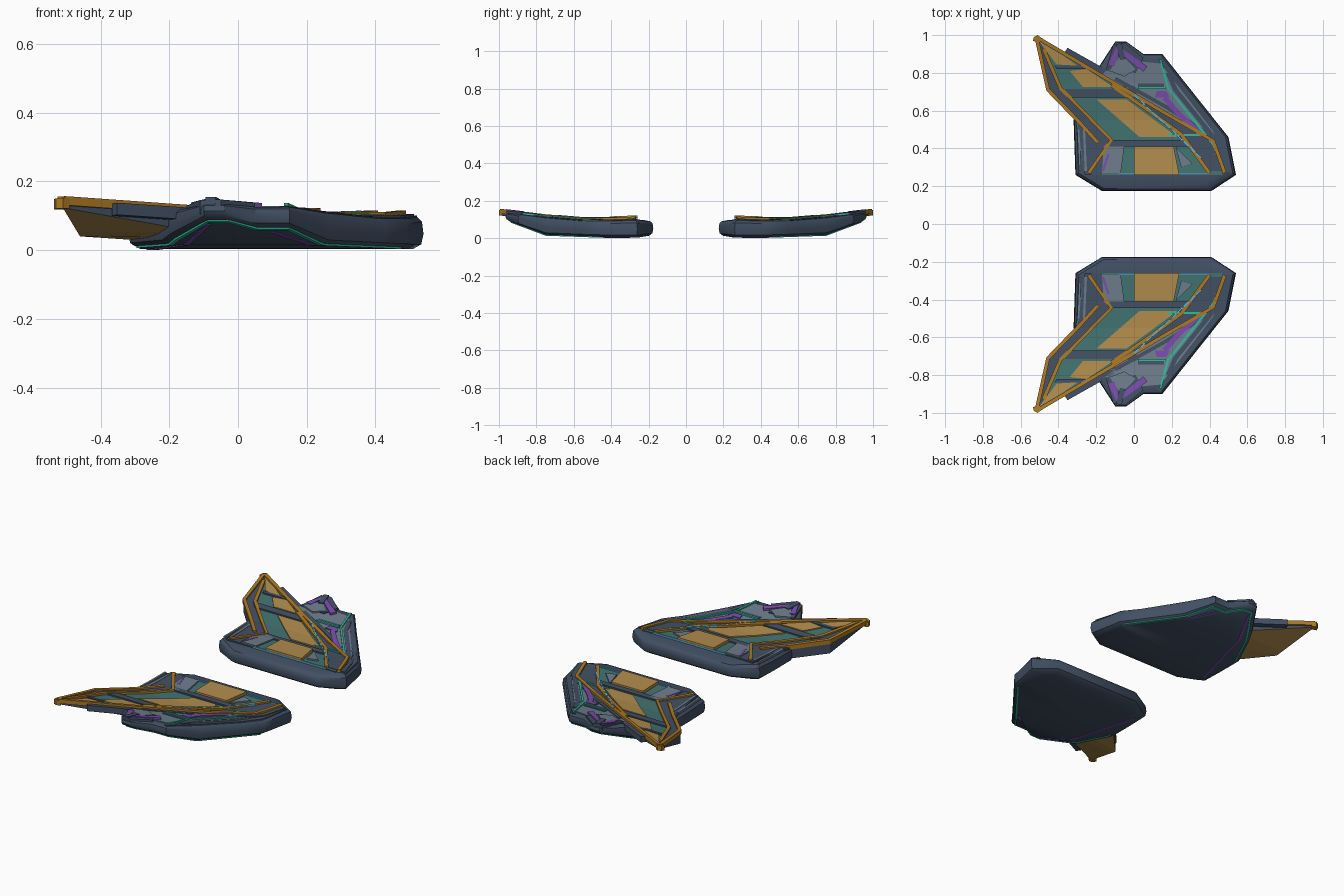
import bpy, bmesh
from mathutils import Vector

if "Cube" in bpy.data.objects:
    bpy.data.objects.remove(bpy.data.objects["Cube"], do_unlink=True)


def material(name, srgb):
    col = [(c / 255) ** 2.2 for c in srgb] + [1]
    m = bpy.data.materials.new(name)
    m.use_nodes = True
    m.diffuse_color = col
    m.node_tree.nodes["Principled BSDF"].inputs["Base Color"].default_value = col
    return m


slate = material("slate", (68, 81, 100))
grey = material("light grey", (109, 124, 138))
teal = material("dark teal", (67, 114, 113))
gold = material("pale gold", (176, 139, 78))
amber = material("amber", (172, 120, 40))
purple = material("purple", (122, 78, 172))
mint = material("mint", (50, 185, 150))
sky = material("sky blue", (95, 175, 215))


def curve_of(*knots):
    """Height as a piecewise linear function of span position y."""
    def f(y):
        for (a, za), (b, zb) in zip(knots, knots[1:]):
            if y <= b:
                t = max(0, (y - a) / (b - a))
                return za + (zb - za) * t
        return knots[-1][1]
    return f


deck = curve_of((.18, .092), (.26, .10), (.4, .095), (.55, .095), (.75, .112), (1, .142))
keel = curve_of((.18, .016), (.26, .003), (.4, .004), (.75, .016), (.96, .095))
blade_keel = curve_of((.55, .03), (.71, .04), (.99, .125))
BREAKS = (.26, .4, .55, .75)


def solid(name, rings, mats, low, high):
    """Stack outlines at heights 0..1, bend them between two height curves, mirror."""
    bm = bmesh.new()
    loops = [[bm.verts.new((x, y, t)) for x, y in pts] for pts, t in rings]
    for a, b in zip(loops, loops[1:]):
        for i in range(len(a)):
            j = (i + 1) % len(a)
            bm.faces.new((a[i], a[j], b[j], b[i]))
    bm.faces.new(loops[0][::-1])
    bm.faces.new(loops[-1])
    big = [f for f in bm.faces if len(f.verts) > 4]
    bmesh.ops.triangulate(bm, faces=big)
    for y in BREAKS:
        bmesh.ops.bisect_plane(bm, geom=bm.verts[:] + bm.edges[:] + bm.faces[:],
                               dist=1e-5, plane_co=(0, y, 0), plane_no=(0, 1, 0))
    for v in bm.verts:
        lo, hi = low(v.co.y), high(v.co.y)
        v.co.z = lo + (hi - lo) * v.co.z
    bmesh.ops.recalc_face_normals(bm, faces=bm.faces[:])
    # materials are listed as top, side, underside
    if len(mats) == 3:
        for f in bm.faces:
            f.material_index = 0 if f.normal.z > .5 else 2 if f.normal.z < -.5 else 1
    me = bpy.data.meshes.new(name)
    bm.to_mesh(me)
    bm.free()
    for m in mats:
        me.materials.append(m)
    ob = bpy.data.objects.new(name, me)
    bpy.context.collection.objects.link(ob)
    mod = ob.modifiers.new("other_side", "MIRROR")
    mod.use_axis = (False, True, False)
    return ob


def plate(name, pts, mat, lift, thick=.02, base=deck):
    return solid(name, [(pts, 0), (pts, 1)], [mat],
                 lambda y: base(y) + lift - thick, lambda y: base(y) + lift)


def rail(name, path, width, mat, lift, thick=.02, base=deck):
    """Square strip following a path across the surface."""
    p = [Vector(q) for q in path]
    left, right = [], []
    for i, q in enumerate(p):
        d1 = (q - p[max(i - 1, 0)]).normalized()
        d2 = (p[min(i + 1, len(p) - 1)] - q).normalized()
        d = (d1 + d2).normalized()
        n = Vector((-d.y, d.x)) * width / 2
        left.append(tuple(q + n))
        right.append(tuple(q - n))
    return plate(name, left + right[::-1], mat, lift, thick, base)


# Rounded hull
outline = [(-.31, .26), (-.17, .175), (.41, .175), (.54, .26), (.50, .46), (.15, .90),
           (.05, .90), (-.04, .965), (-.10, .965), (-.20, .81), (-.32, .55)]


def shrink(k):
    return [(.1 + (x - .1) * k, .5 + (y - .5) * k) for x, y in outline]


hull = solid("hull", [(shrink(.93), 0), (shrink(.985), .14), (outline, .45),
                      (shrink(.99), .82), (shrink(.96), .96), (shrink(.88), 1)],
             [slate], keel, deck)
bpy.context.view_layer.objects.active = hull
hull.select_set(True)
bpy.ops.object.shade_smooth_by_angle(angle=.6)
hull.select_set(False)

# Swept blade with gold underside
blade = [(-.26, .26), (.47, .26), (.41, .44), (.16, .59), (-.51, .985),
         (-.46, .71), (-.31, .55)]
solid("blade", [(blade, 0), (blade, 1)], [teal, slate, gold], blade_keel,
      lambda y: deck(y) + .004)
plate("blade_side_cover", [(-.26, .26), (-.17, .26), (-.11, .44), (-.39, .72),
                           (-.46, .90), (-.51, .98), (-.46, .71), (-.30, .55)], slate, .007)
plate("blade_front_cover", [(-.10, .74), (.16, .59), (.41, .44), (.47, .28), (.40, .28),
                            (.25, .48), (.05, .64)], slate, .007)

# Gold inlays
inlays = {
    "root": ([(0, .26), (.24, .26), (.21, .41), (0, .41)], .022),
    "middle": ([(.03, .46), (.23, .46), (-.04, .66), (-.20, .66)], .011),
    "outer": ([(-.27, .725), (-.11, .725), (-.25, .82), (-.34, .81)], .010),
    "tip": ([(-.41, .845), (-.30, .838), (-.38, .895), (-.50, .965)], .009),
}
for part, (pts, lift) in inlays.items():
    plate(part + "_inlay", pts, gold, lift)

# Slate cross bands
for part, pts in {
    "root": [(-.13, .41), (.30, .41), (.27, .445), (-.13, .445)],
    "middle": [(-.36, .67), (.02, .67), (-.06, .715), (-.40, .715)],
    "outer": [(-.41, .82), (-.24, .82), (-.28, .838), (-.42, .838)],
}.items():
    plate(part + "_band", pts, slate, .012)

# Grey root panels
plate("root_panel", [(-.17, .27), (-.07, .27), (-.05, .42), (-.13, .44), (-.16, .41)], grey, .012)
plate("root_panel_tip", [(.25, .30), (.31, .32), (.22, .41)], grey, .012)
rail("root_panel_notch", [(-.165, .28), (-.135, .37)], .012, purple, .014)
for i, x in enumerate((-.285, -.255)):
    rail(f"side_strip_{i + 1}", [(x, .28), (x - .01, .50)], .012, grey, .009)

# Stepped outer shelf
plate("outer_shelf", [(-.17, .79), (.16, .60), (.44, .42), (.42, .49), (.14, .85),
                      (.03, .86), (-.06, .90)], grey, .004)
rail("shelf_step", [(.18, .80), (.22, .71), (.46, .41), (.50, .28)], .025, slate, .006)
rail("shelf_edge", [(.13, .88), (.47, .45), (.51, .28)], .022, slate, .001)
rail("shelf_ridge", [(.02, .735), (.16, .735)], .02, slate, .007)
rail("shelf_inner_step", [(-.10, .77), (.17, .62), (.42, .46)], .02, slate, .008)
rail("trailing_finger", [(-.36, .92), (-.20, .83), (.02, .70)], .03, slate, .004, .035)

# Raised fin with purple chevrons
plate("fin", [(-.11, .95), (-.05, .96), (.05, .88), (.01, .80), (-.15, .81)], slate, .010, .04)
plate("fin_panel", [(-.07, .90), (.01, .82), (-.05, .78), (-.13, .81)], grey, .013)
rail("fin_chevron", [(-.12, .84), (-.085, .93), (.06, .82)], .035, purple, .015)
rail("fin_spine", [(-.08, .955), (-.06, .87)], .03, slate, .018)
plate("shelf_purple_block", [(.11, .67), (.19, .67), (.17, .705), (.12, .705)], purple, .010)
rail("shelf_purple_stripe", [(.16, .67), (.24, .58), (.36, .47)], .028, purple, .010)

# Glowing seams
rail("shelf_mint_seam", [(.02, .72), (.17, .72)], .012, mint, .012)
rail("outer_mint_seam", [(.14, .87), (.18, .72), (.42, .42), (.47, .30)], .012, mint, .011)
rail("cover_mint_seam", [(.18, .472), (.35, .472)], .01, mint, .014)
rail("root_sky_seam", [(-.08, .263), (.40, .263)], .009, sky, .010)
for i in range(11):
    x, y = -.0 + i * .033, .685 - i * .031
    rail(f"sky_dash_{i + 1}", [(x, y), (x + .026, y - .025)], .009, sky, .018)

# Amber frame rails
for part, path in {
    "front_outer": [(-.51, .985), (.16, .59), (.42, .44), (.48, .27)],
    "front_inner": [(-.12, .735), (.05, .62), (.25, .475), (.40, .27)],
    "rear_outer": [(-.515, .98), (-.455, .71), (-.30, .55), (-.19, .43)],
    "rear_inner": [(-.48, .93), (-.39, .72), (-.12, .445), (-.24, .27)],
}.items():
    rail(part + "_rail", path, .02, amber, .016, .026)
plate("tip_cap", [(-.535, .97), (-.50, .96), (-.49, .985), (-.51, 1.0), (-.53, .99)],
      amber, .010, .03)

# Underside seams
rail("lower_mint_seam", shrink(.93)[4:], .012, mint, .003, .006, keel)
for part, path in {"rear": [(-.26, .30), (-.15, .75), (-.085, .91)],
                   "front": [(.10, .85), (.25, .72)]}.items():
    rail(part + "_lower_purple_seam", path, .012, purple, .003, .006, keel)
